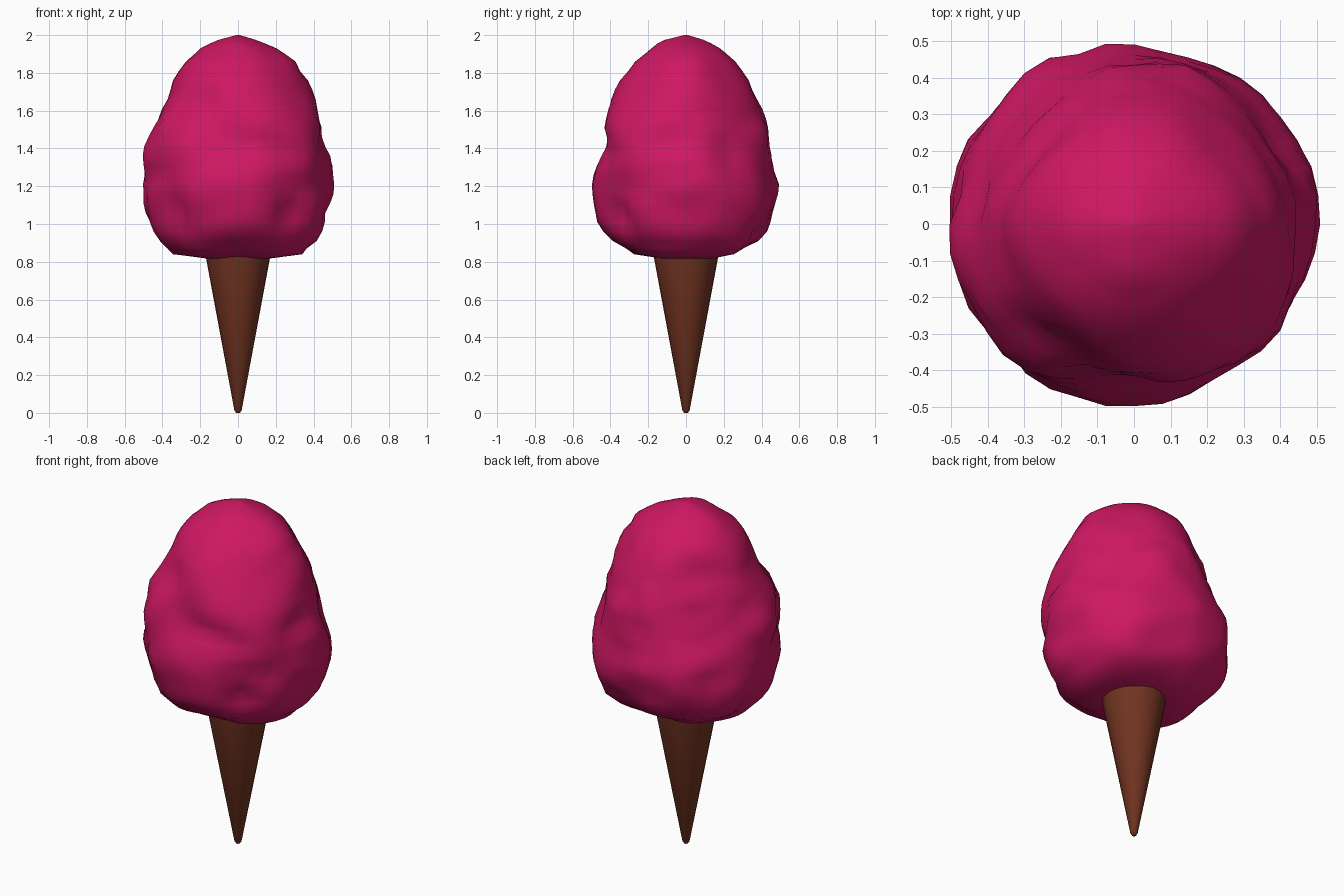
import bpy, bmesh, math
from mathutils import Vector, noise

cube = bpy.data.objects.get("Cube")
if cube:
    bpy.data.objects.remove(cube)


def material(name, rgb):
    m = bpy.data.materials.new(name)
    m.use_nodes = True
    m.diffuse_color = (*rgb, 1)
    m.node_tree.nodes["Principled BSDF"].inputs["Base Color"].default_value = (*rgb, 1)
    return m


def lathe(name, rings, mat):
    """Skin a list of rings of points, closing both ends."""
    bm = bmesh.new()
    loops = [[bm.verts.new(p) for p in ring] for ring in rings]
    n = len(loops[0])
    for a, b in zip(loops, loops[1:]):
        for i in range(n):
            j = (i + 1) % n
            bm.faces.new((a[i], a[j], b[j], b[i]))
    bm.faces.new(loops[0][::-1])
    bm.faces.new(loops[-1])
    me = bpy.data.meshes.new(name)
    bm.to_mesh(me)
    bm.free()
    me.materials.append(mat)
    ob = bpy.data.objects.new(name, me)
    bpy.context.collection.objects.link(ob)
    bpy.context.view_layer.objects.active = ob
    ob.select_set(True)
    bpy.ops.object.shade_smooth_by_angle(angle=math.radians(60))
    ob.select_set(False)
    return ob


# Cone with a small blunt tip
def circle(r, z, n=24):
    return [(r * math.cos(math.tau * i / n), r * math.sin(math.tau * i / n), z) for i in range(n)]


lathe("cone", [circle(r, z) for r, z in ((.01, 0), (.019, .012), (.173, .84), (.178, .87))],
      material("brown wafer", (.17, .035, .015)))

# Scoop outline: height, then radius every eighth of a turn from +x towards +y
PROFILE = [
    (.815, .15, .15, .12, .15, .15, .15, .10, .15),
    (.84, .34, .31, .24, .31, .34, .33, .24, .31),
    (.92, .42, .44, .40, .44, .41, .42, .41, .41),
    (1.0, .45, .48, .44, .48, .46, .45, .47, .43),
    (1.1, .48, .50, .47, .50, .50, .47, .49, .45),
    (1.2, .51, .48, .50, .50, .51, .50, .50, .47),
    (1.3, .49, .45, .47, .46, .49, .50, .47, .48),
    (1.4, .45, .43, .44, .43, .48, .50, .42, .49),
    (1.5, .45, .42, .43, .40, .46, .46, .43, .46),
    (1.63, .41, .37, .39, .35, .39, .38, .40, .40),
    (1.77, .36, .31, .33, .30, .33, .34, .34, .33),
    (1.86, .30, .26, .27, .26, .27, .28, .27, .27),
    (1.93, .20, .18, .18, .18, .20, .18, .18, .18),
    (1.97, .11, .10, .11, .10, .12, .11, .13, .11),
    (2.0, .01, .01, .01, .01, .01, .01, .01, .01),
]

# Swells and dents: angle, height, angular width, height width, depth
LUMPS = [
    (257, 1.5, 12, .05, -.025), (283, 1.44, 14, .05, -.02), (303, 1.38, 14, .05, -.035),
    (243, 1.6, 9, .10, -.03), (224, 1.1, 7, .11, -.04), (308, 1.05, 10, .06, -.04),
    (262, 1.27, 20, .12, .01), (290, 1.65, 20, .14, .015), (322, 1.1, 8, .06, .015),
    (353, 1.45, 20, .04, -.015), (353, 1.35, 18, .06, .01), (30, 1.35, 10, .10, -.03),
    (65, .96, 14, .05, -.04), (70, 1.5, 14, .08, .015), (75, 1.25, 12, .07, -.025),
    (135, 1.68, 22, .05, -.025), (135, 1.83, 22, .06, .02), (170, 1.49, 12, .06, -.035),
    (137, 1.17, 12, .06, -.025), (112, 1.38, 16, .08, .015), (158, 1.28, 12, .07, .01),
    (80, 1.86, 14, .04, -.02), (200, 1.25, 10, .05, -.02), (205, 1.5, 14, .07, .01),
]


def base_radius(angle, z):
    for lo, hi in zip(PROFILE, PROFILE[1:]):
        if z <= hi[0]:
            break
    t = (z - lo[0]) / (hi[0] - lo[0])
    sides = [a + (b - a) * t for a, b in zip(lo[1:], hi[1:])]
    q = angle / math.tau * len(sides)
    k = int(q) % len(sides)
    f = q - int(q)
    f = f * f * (3 - 2 * f)
    return sides[k] * (1 - f) + sides[(k + 1) % len(sides)] * f


def lump_offset(angle, z):
    total = 0
    for deg, height, wide, tall, depth in LUMPS:
        d = (math.degrees(angle) - deg + 180) % 360 - 180
        total += depth * math.exp(-(d / wide) ** 2 - ((z - height) / tall) ** 2)
    return total


def scoop_point(angle, z):
    r = base_radius(angle, z)
    out = Vector((math.cos(angle), math.sin(angle), 0))
    p = out * r + Vector((0, 0, z))
    # Rounded billows with narrow creases, fading near both ends
    billow = abs(noise.noise(p * 4 + Vector((4, 1, 7)))) - .17
    fade = min(1, r / .4) ** 2
    r += fade * (lump_offset(angle, z) + .05 * billow)
    return out * min(r, .51) + Vector((0, 0, z))


# Heights spaced closely near the bottom and the top
levels = [.815, .825, .84, .87] + [.91 + .05 * i for i in range(20)] + [1.9, 1.93, 1.955, 1.975, 1.99, 2.0]
SEGMENTS = 40
lathe("scoop", [[scoop_point(math.tau * i / SEGMENTS, z) for i in range(SEGMENTS)] for z in levels],
      material("raspberry pink", (.62, .009, .125)))
